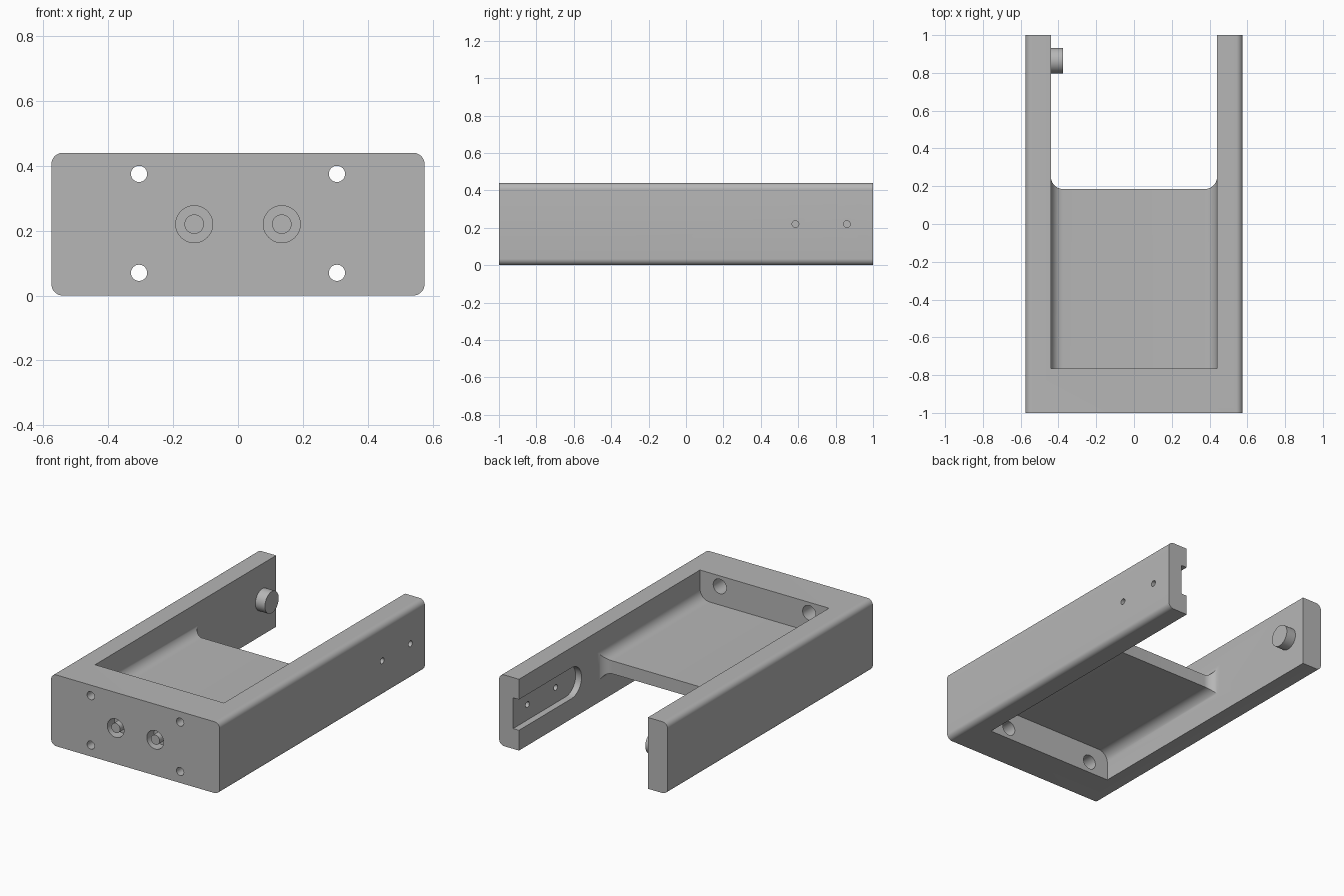
import bpy, bmesh
from math import sin, cos, radians
from mathutils import Vector

if "Cube" in bpy.data.objects:
    bpy.data.objects.remove(bpy.data.objects["Cube"], do_unlink=True)

grey = bpy.data.materials.new("plain grey")
grey.use_nodes = True
grey.diffuse_color = (0.47, 0.47, 0.47, 1)
grey.node_tree.nodes["Principled BSDF"].inputs["Base Color"].default_value = grey.diffuse_color

W, H, L = 0.575, 0.44, 1.0      # half width, height, half length
INNER, MID = 0.44, 0.22         # inner arm face, mid height
FILLET, WEB = 0.065, 0.04       # web fillet radius, half web thickness
WEB_END = 0.185


def arc(cx, cy, r, a0, a1, n=10):
    angles = [radians(a0 + (a1 - a0) * i / n) for i in range(n + 1)]
    return [(cx + r * cos(a), cy + r * sin(a)) for a in angles]


def prism(name, outline, axis, start, end):
    """Extrude a 2D outline along an axis; outline is (y,z), (x,z) or (x,y)."""
    bm = bmesh.new()

    def place(p, d):
        c = list(p)
        c.insert("xyz".index(axis), d)
        return bm.verts.new(Vector(c))
    a = [place(p, start) for p in outline]
    b = [place(p, end) for p in outline]
    bm.faces.new(a)
    bm.faces.new(b)
    for i in range(len(a)):
        j = (i + 1) % len(a)
        bm.faces.new((a[i], a[j], b[j], b[i]))
    bmesh.ops.recalc_face_normals(bm, faces=bm.faces)
    mesh = bpy.data.meshes.new(name)
    bm.to_mesh(mesh)
    bm.free()
    mesh.materials.append(grey)
    obj = bpy.data.objects.new(name, mesh)
    bpy.context.collection.objects.link(obj)
    return obj


def rod(name, axis, u, v, r, start, end):
    return prism(name, arc(u, v, r, 0, 360, 40)[:-1], axis, start, end)


def activate(obj):
    bpy.ops.object.select_all(action='DESELECT')
    obj.select_set(True)
    bpy.context.view_layer.objects.active = obj


def combine(obj, other, operation):
    mod = obj.modifiers.new("combine", 'BOOLEAN')
    mod.operation, mod.solver, mod.object = operation, 'EXACT', other
    activate(obj)
    bpy.ops.object.modifier_apply(modifier=mod.name)
    bpy.data.objects.remove(other, do_unlink=True)


def box_outline(x0, x1, y0, y1):
    return [(x0, y0), (x1, y0), (x1, y1), (x0, y1)]


# Frame: rounded bar, opened between the arms
R = 0.035
section = (arc(W - R, R, R, -90, 0) + arc(W - R, H - R, R, 0, 90)
           + arc(R - W, H - R, R, 90, 180) + arc(R - W, R, R, 180, 270))
frame = prism("frame", section, "y", -L, L)
combine(frame, prism("opening", box_outline(-INNER, INNER, -0.765, 1.2), "z", -0.2, 0.7), 'DIFFERENCE')

# Web plate: flared section trimmed by a plan with filleted rear corners
near, out = INNER - FILLET, INNER + 0.03
top, low = MID + WEB + FILLET, MID - WEB - FILLET
section = ([(out, low), (out, top)] + arc(near, top, FILLET, 0, -90)
           + arc(-near, top, FILLET, -90, -180) + [(-out, top), (-out, low)]
           + arc(-near, low, FILLET, 180, 90) + arc(near, low, FILLET, 90, 0))
web = prism("web", section, "y", -0.8, 0.4)
rear = WEB_END + FILLET
plan = ([(-out, -1), (out, -1), (out, rear)] + arc(near, rear, FILLET, 0, -90)
        + arc(-near, rear, FILLET, -90, -180) + [(-out, rear)])
combine(web, prism("web_plan", plan, "z", 0, H), 'INTERSECT')
combine(frame, web, 'UNION')

# Mounting holes, counterbored from the inside
for x in (-0.305, 0.305):
    for z in (0.07, 0.375):
        combine(frame, rod("hole", "y", x, z, 0.025, -1.1, -0.7), 'DIFFERENCE')
        combine(frame, rod("counterbore", "y", x, z, 0.045, -0.9, -0.7), 'DIFFERENCE')

# Front sockets with a centre pin
parts = []
for side, x in (("right", -0.135), ("left", 0.135)):
    combine(frame, rod("socket", "y", x, MID, 0.057, -1.1, -0.93), 'DIFFERENCE')
    parts.append(rod(side + "_socket_pin", "y", x, MID, 0.03, -0.999, -0.92))

# Slot inside the left arm, open at the rear, with two screw holes
r = 0.095
slot = [(1.1, MID - r), (1.1, MID + r)] + arc(0.485, MID, r, 90, 270, 20)
combine(frame, prism("slot", slot, "x", 0.4, INNER + 0.04), 'DIFFERENCE')
for y in (0.585, 0.86):
    combine(frame, rod("screw_hole", "x", y, MID, 0.018, 0.42, 0.7), 'DIFFERENCE')

# Peg on the right arm
parts.append(rod("peg", "x", 0.865, MID, 0.067, -INNER - 0.02, -0.375))

for obj in parts + [frame]:
    activate(obj)
    bpy.ops.object.shade_smooth_by_angle(angle=radians(30))
